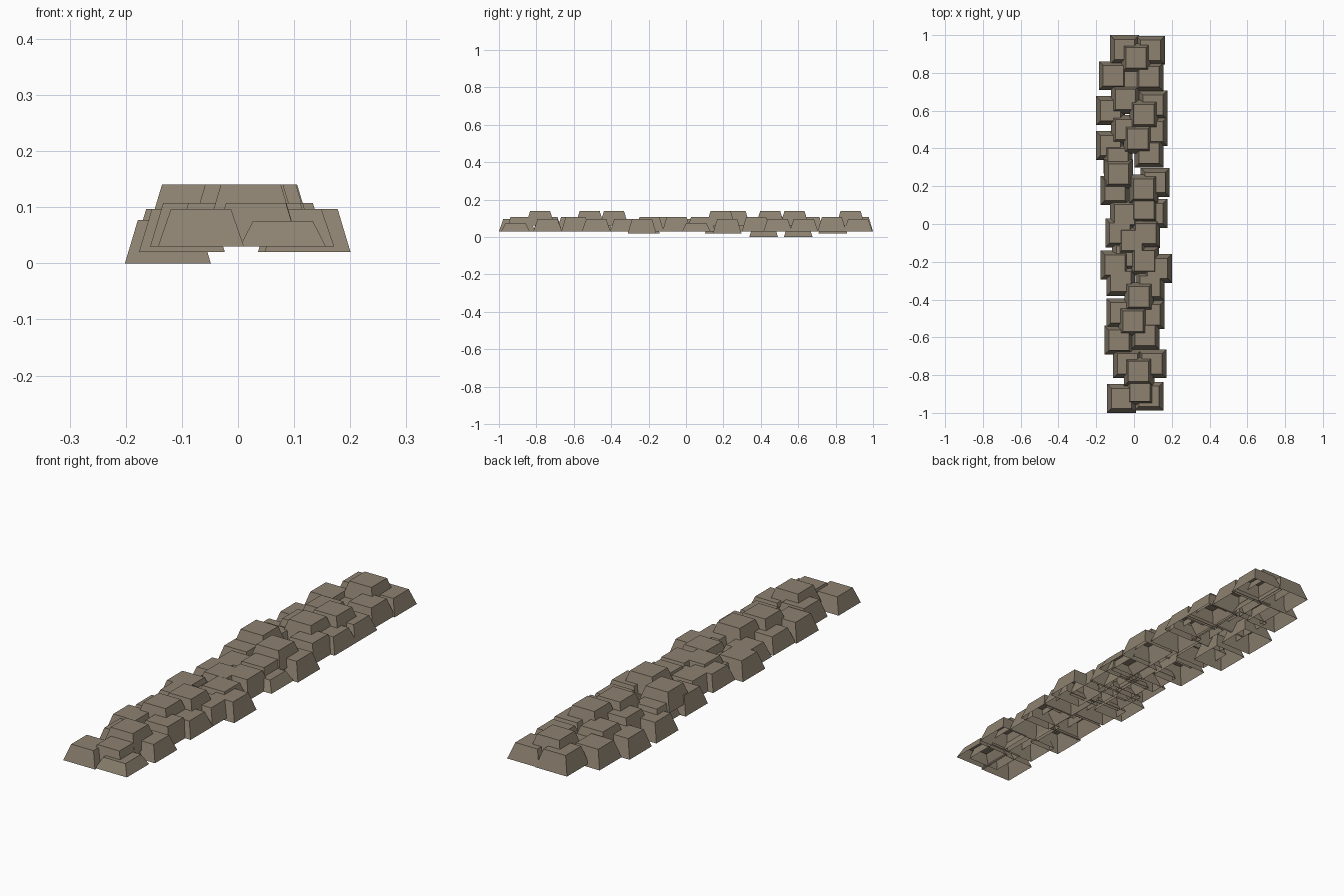
import bpy, bmesh

BASE, TOP = 0.0765, 0.0535   # half widths of each tapered stone

mat = bpy.data.materials.new("brown grey stone")
mat.diffuse_color = (0.27, 0.225, 0.165, 1)


def stone(name, x, y, z0, z1):
    """Tapered block, open underneath."""
    bm = bmesh.new()
    rings = []
    for h, z in ((BASE, z0), (TOP, z1)):
        rings.append([bm.verts.new((sx * h, sy * h, z))
                      for sx, sy in ((-1, -1), (1, -1), (1, 1), (-1, 1))])
    low, high = rings
    for i in range(4):
        j = (i + 1) % 4
        bm.faces.new((low[i], low[j], high[j], high[i]))
    bm.faces.new(high)
    mesh = bpy.data.meshes.new(name)
    bm.to_mesh(mesh)
    bm.free()
    mesh.materials.append(mat)
    ob = bpy.data.objects.new(name, mesh)
    ob.location = (x, y, 0)
    bpy.context.collection.objects.link(ob)


# stones grouped by (bottom z, top z), each placed by its centre
layers = {
    "sunken_stone": (0.0, 0.077, [(-0.125, 0.60), (-0.125, 0.415)]),
    "low_stone": (0.02, 0.097, [
        (0.124, -0.235), (0.112, 0.22), (-0.11, 0.785), (-0.10, 0.178), (-0.10, -0.217)]),
    "flat_stone": (0.03, 0.075, [
        (0.08, -0.912), (-0.03, 0.78), (0.10, 0.055), (-0.04, -0.17)]),
    "medium_stone": (0.03, 0.097, [
        (-0.066, -0.9235), (0.088, 0.92), (-0.05, 0.05), (-0.075, -0.047),
        (0.10, 0.63), (0.10, 0.49), (0.085, -0.48), (-0.07, -0.47),
        (0.095, -0.74), (0.085, -0.33), (-0.07, -0.305), (-0.085, 0.345)]),
    "tall_stone": (0.03, 0.107, [
        (-0.05, 0.9235), (0.08, 0.78), (0.08, 0.375), (0.062, -0.05),
        (0.055, -0.195), (-0.08, -0.615), (0.058, -0.59), (-0.035, -0.74),
        (-0.045, 0.66), (-0.045, 0.50), (0.053, 0.08), (-0.012, -0.087),
        (0.032, -0.885)]),
    "top_stone": (0.063, 0.14, [
        (0.011, 0.88), (0.052, 0.58), (0.02, 0.45), (-0.082, 0.265),
        (0.05, 0.185), (0.027, -0.385), (-0.005, -0.515), (0.023, -0.78)]),
}

for name, (z0, z1, spots) in layers.items():
    for n, (x, y) in enumerate(spots, 1):
        stone(f"{name}_{n}", x, y, z0, z1)
